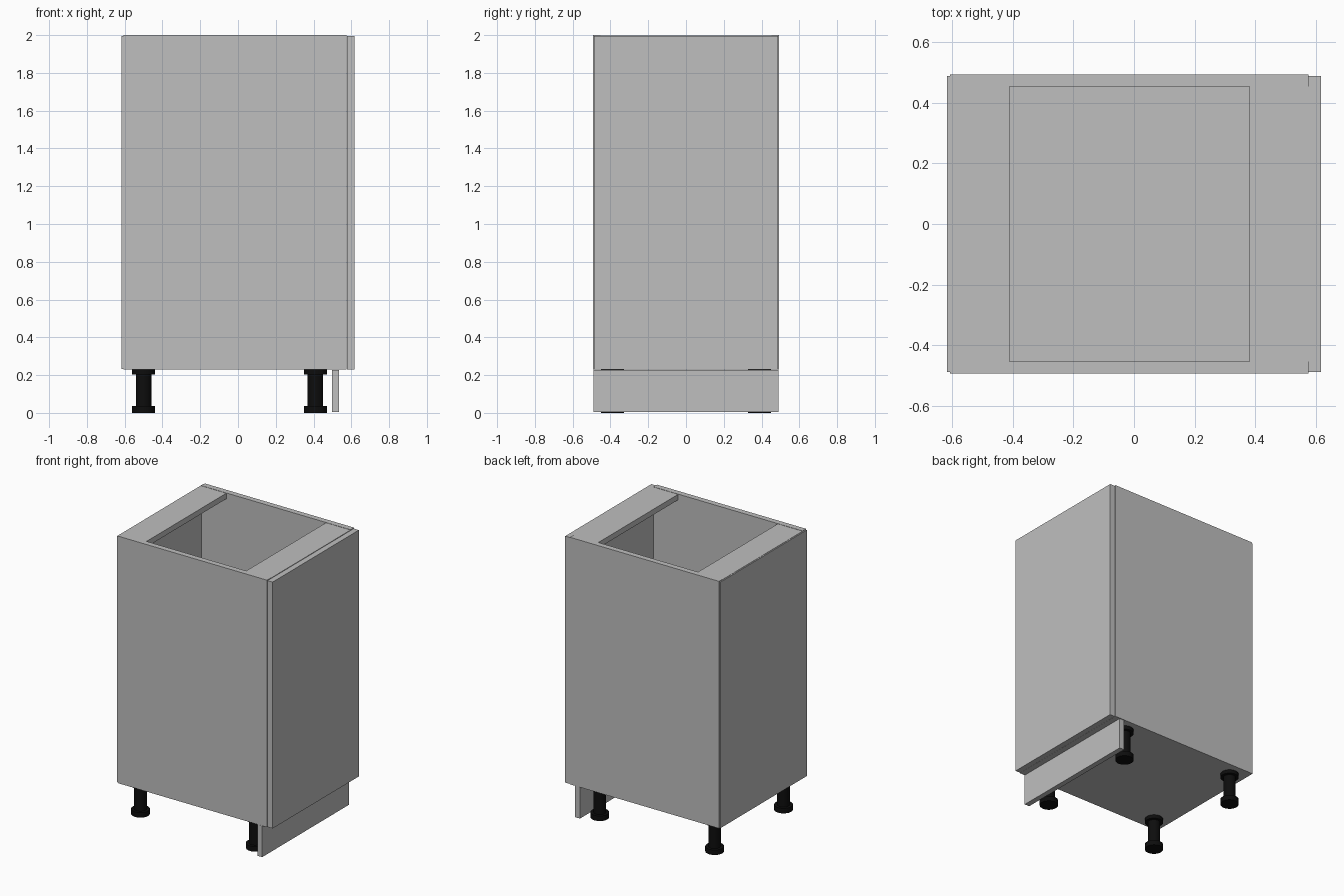
import bpy
import bmesh
from mathutils import Matrix

if "Cube" in bpy.data.objects:
    bpy.data.objects.remove(bpy.data.objects["Cube"], do_unlink=True)


def material(name, rgb):
    mat = bpy.data.materials.new(name)
    mat.use_nodes = True
    color = (*rgb, 1)
    mat.diffuse_color = color
    mat.node_tree.nodes["Principled BSDF"].inputs["Base Color"].default_value = color
    return mat


GREY = material("light grey board", (0.52, 0.52, 0.52))
BLACK = material("black plastic", (0.004, 0.004, 0.004))


def finish(name, bm, mat):
    mesh = bpy.data.meshes.new(name)
    bm.to_mesh(mesh)
    bm.free()
    mesh.materials.append(mat)
    obj = bpy.data.objects.new(name, mesh)
    bpy.context.collection.objects.link(obj)
    return obj


def board(name, x, y, z):
    """Box spanning the given (low, high) ranges."""
    bm = bmesh.new()
    size = [r[1] - r[0] for r in (x, y, z)]
    mid = [(r[0] + r[1]) / 2 for r in (x, y, z)]
    bmesh.ops.create_cube(bm, size=1, matrix=Matrix.Translation(mid) @ Matrix.Diagonal((*size, 1)))
    return finish(name, bm, GREY)


BASE, TOP, THICK = 0.23, 2.0, 0.04
HALF = 0.493
BACK, FRONT = -0.607, 0.575
inner = (-HALF + THICK, HALF - THICK)

# Carcass
board("left_side_panel", (BACK, FRONT), (inner[1], HALF), (BASE, TOP))
board("right_side_panel", (BACK, FRONT), (-HALF, inner[0]), (BASE, TOP))
board("bottom_panel", (BACK, FRONT), inner, (BASE, BASE + THICK))
board("back_panel", (-0.616, BACK), (-0.488, 0.488), (BASE + 0.003, TOP - 0.004))

# Top rails
board("back_rail", (BACK, -0.41), inner, (TOP - THICK - 0.002, TOP - 0.002))
board("front_rail", (0.38, FRONT), inner, (TOP - THICK - 0.002, TOP - 0.002))

# Door and plinth
board("door", (FRONT + 0.001, 0.616), (-0.488, 0.488), (BASE, TOP - 0.005))
board("plinth", (0.497, 0.535), (-0.49, 0.49), (0.004, BASE - 0.002))

# Adjustable legs, turned from a stepped profile of (radius, height)
PROFILE = [(0, 0), (0.061, 0), (0.061, 0.036), (0.041, 0.036),
           (0.041, 0.204), (0.061, 0.204), (0.061, BASE), (0, BASE)]


def leg(name, x, y):
    bm = bmesh.new()
    verts = [bm.verts.new((r, 0, z)) for r, z in PROFILE]
    edges = [bm.edges.new(pair) for pair in zip(verts, verts[1:])]
    bmesh.ops.spin(bm, geom=verts + edges, cent=(0, 0, 0), axis=(0, 0, 1),
                   angle=6.2831853, steps=32)
    bmesh.ops.remove_doubles(bm, verts=bm.verts, dist=0.0005)
    bmesh.ops.recalc_face_normals(bm, faces=bm.faces)
    bmesh.ops.translate(bm, verts=bm.verts, vec=(x, y, 0))
    obj = finish(name, bm, BLACK)
    bpy.ops.object.select_all(action="DESELECT")
    obj.select_set(True)
    bpy.context.view_layer.objects.active = obj
    bpy.ops.object.shade_smooth_by_angle(angle=0.6)


for end, x in (("back", -0.5), ("front", 0.41)):
    for side, y in (("left", 0.39), ("right", -0.39)):
        leg(f"{end}_{side}_leg", x, y)
